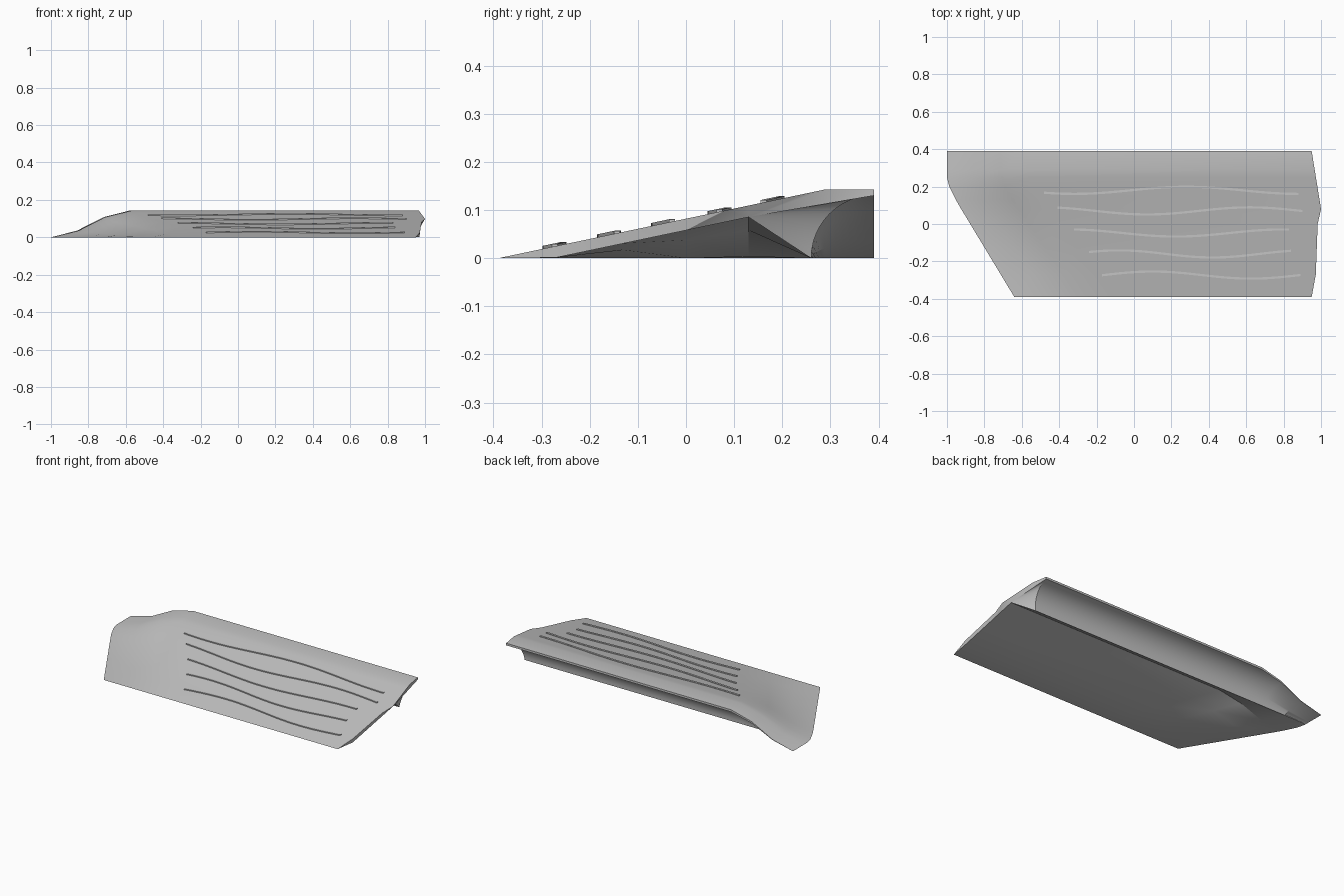
import bpy, bmesh, math

if "Cube" in bpy.data.objects:
    bpy.data.objects.remove(bpy.data.objects["Cube"])

grey = bpy.data.materials.new("light_grey")
grey.diffuse_color = (0.55, 0.55, 0.55, 1)
grey.use_nodes = True
grey.node_tree.nodes["Principled BSDF"].inputs["Base Color"].default_value = grey.diffuse_color


def finish(bm, name, angle):
    bmesh.ops.remove_doubles(bm, verts=bm.verts, dist=1e-5)
    bmesh.ops.recalc_face_normals(bm, faces=bm.faces)
    me = bpy.data.meshes.new(name)
    bm.to_mesh(me)
    bm.free()
    me.materials.append(grey)
    ob = bpy.data.objects.new(name, me)
    bpy.context.collection.objects.link(ob)
    bpy.ops.object.select_all(action='DESELECT')
    ob.select_set(True)
    bpy.context.view_layer.objects.active = ob
    bpy.ops.object.shade_smooth_by_angle(angle=math.radians(angle))


def lerp(table, y):
    for (a, u), (b, v) in zip(table, table[1:]):
        if y <= b:
            return u + (v - u) * (y - a) / (b - a)
    return table[-1][1]


def ramp_z(y):
    return 0.143 * min(1, max(0, (y + 0.39) / 0.68))


# outlines of the tapered left edge and the pointed right edge
LEFT = [(-0.39, -0.64), (0.11, -0.942), (0.19, -0.985), (0.25, -1), (0.39, -1)]
RIGHT = [(-0.39, 0.95), (-0.27, 0.972), (0, 0.982), (0.08, 1.0), (0.39, 0.95)]
INNER_RIGHT = [(-0.27, 0.97), (0.13, 0.98), (0.26, 0.915)]

# cross-section (y, z): ramp and flat lip, hollow back curve, sheet underside
THICK = 0.024
top_y = [-0.39, -0.27, -0.13, 0, 0.08, 0.13, 0.2, 0.25, 0.29, 0.39]
top = [(y, ramp_z(y)) for y in top_y]
ARC = 12
arc = [(0.39 - 0.13 * math.cos(a), 0.13 * math.sin(a))
       for a in [math.pi / 2 * (1 - i / ARC) for i in range(ARC + 1)]]
inner = [(y, ramp_z(y)) for y in (0.13, 0, -0.13, -0.27)]
section = top + arc + inner
n, n_top, n_arc = len(section), len(top), len(arc)
first_inner = n_top + n_arc


def right_x(i, y):
    if i < n_top:
        return lerp(RIGHT, y)
    if i < first_inner:
        return 0.95 - 0.035 * (i - n_top) / ARC
    return lerp(INNER_RIGHT, y)


# ramp body: height eases to nothing at the left edge
bm = bmesh.new()
columns = []
EASE = [0, 0.25, 0.75, 1]
for k in range(5):
    col = []
    for i, (y, z) in enumerate(section):
        if k == 4:
            x, s = right_x(i, y), 1
        else:
            x = lerp(LEFT, y) + k / 3 * (0.42 + 0.13 * (0.39 - y))
            s = EASE[k]
        z *= s
        if i >= first_inner:
            z = max(0, z - THICK)
        col.append(bm.verts.new((x, y, z)))
    columns.append(col)
for a, b in zip(columns, columns[1:]):
    for i in range(n):
        j = (i + 1) % n
        bm.faces.new((a[i], b[i], b[j], a[j]))

# right end: narrow sheet edge, then a fan closing the back wedge
e = columns[-1]
in_back, in_mid, in_low, in_front = e[first_inner:]
bm.faces.new((e[0], e[1], in_front))
bm.faces.new((e[1], e[2], in_low, in_front))
bm.faces.new((e[2], e[3], in_mid, in_low))
bm.faces.new((e[3], e[4], in_mid))
bm.faces.new((e[4], in_back, in_mid))
for i in range(4, first_inner - 1):
    bm.faces.new((e[i], e[i + 1], in_back))
finish(bm, "ramp_body", 25)

# wavy raised ridges: start x, end x, middle y, crest x, wave length
RIDGES = [(-0.48, 0.88, 0.18, 0.28, 1.2), (-0.41, 0.90, 0.07, 0.62, 1.1),
          (-0.32, 0.83, -0.048, 0.80, 1.15), (-0.24, 0.84, -0.16, -0.08, 1.0),
          (-0.17, 0.89, -0.273, 0.10, 1.05)]
HALF = 0.006
for r, (x0, x1, ym, crest, wave) in enumerate(RIDGES):
    bm = bmesh.new()
    rings = []
    for k in range(49):
        x = x0 + (x1 - x0) * k / 48
        y = ym + 0.019 * math.cos(math.tau * (x - crest) / wave)
        z = ramp_z(y)
        rings.append([bm.verts.new((x, y + d, z + h)) for d, h in
                      ((-HALF, -0.004), (-HALF, 0.005), (HALF, 0.005), (HALF, -0.002))])
    for a, b in zip(rings, rings[1:]):
        for i in range(4):
            j = (i + 1) % 4
            bm.faces.new((a[i], b[i], b[j], a[j]))
    bm.faces.new(rings[0])
    bm.faces.new(rings[-1])
    finish(bm, f"wave_ridge_{r + 1}", 30)
